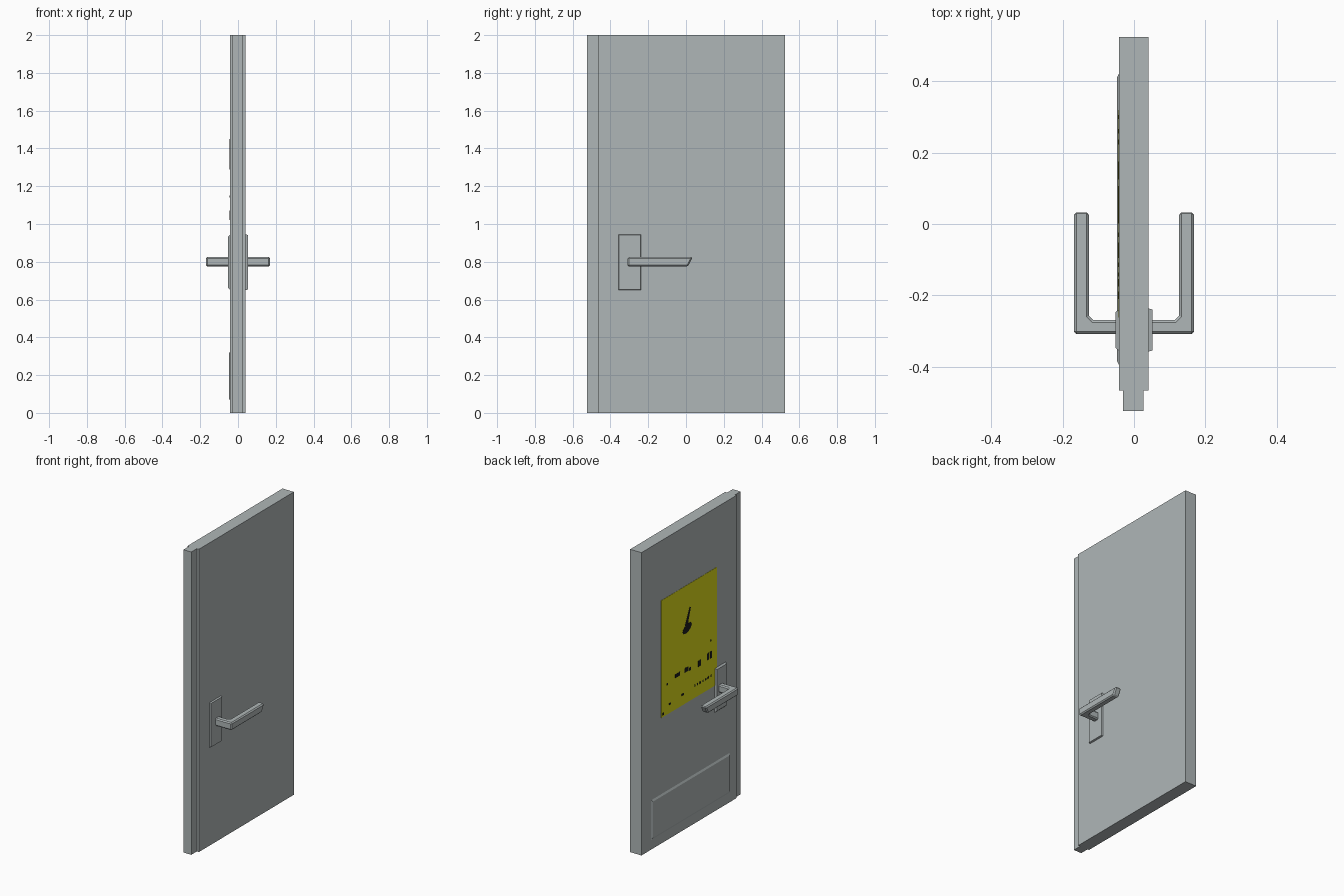
import bpy, bmesh, math

if "Cube" in bpy.data.objects:
    bpy.data.objects.remove(bpy.data.objects["Cube"])


def material(name, r, g, b):
    m = bpy.data.materials.new(name)
    m.diffuse_color = (r, g, b, 1)
    m.use_nodes = True
    m.node_tree.nodes["Principled BSDF"].inputs["Base Color"].default_value = m.diffuse_color
    return m


GREY = material("door grey", 0.43, 0.47, 0.475)
YELLOW = material("sign yellow", 0.72, 0.71, 0.01)
BLACK = material("sign black", 0.012, 0.012, 0.012)


def finish(name, bm, mat):
    bmesh.ops.recalc_face_normals(bm, faces=bm.faces)
    mesh = bpy.data.meshes.new(name)
    bm.to_mesh(mesh)
    bm.free()
    mesh.materials.append(mat)
    ob = bpy.data.objects.new(name, mesh)
    bpy.context.collection.objects.link(ob)
    return ob


def extrude(name, outline, vec, mat):
    """Closed prism from a flat 3D outline pushed along vec."""
    bm = bmesh.new()
    a = [bm.verts.new(p) for p in outline]
    b = [bm.verts.new([p[i] + vec[i] for i in range(3)]) for p in outline]
    bm.faces.new(a)
    bm.faces.new(b[::-1])
    for i in range(len(a)):
        j = (i + 1) % len(a)
        bm.faces.new((a[i], a[j], b[j], b[i]))
    return finish(name, bm, mat)


def plate(name, x0, x1, y0, y1, z0, z1, mat, inset=0.0):
    """Plate from x0 to outer face x1; the outer face shrinks by inset."""
    bm = bmesh.new()
    rings = []
    for x, d in ((x0, 0), (x1, inset)):
        rings.append([bm.verts.new((x, y, z)) for y, z in
                      ((y0 + d, z0 + d), (y1 - d, z0 + d), (y1 - d, z1 - d), (y0 + d, z1 - d))])
    a, b = rings
    bm.faces.new(a)
    bm.faces.new(b)
    for i in range(4):
        j = (i + 1) % 4
        bm.faces.new((a[i], a[j], b[j], b[i]))
    return finish(name, bm, mat)


# Door leaf with the stepped latch edge
leaf = [(-0.031, -0.525), (0.026, -0.525), (0.026, -0.467), (0.041, -0.467),
        (0.041, 0.525), (-0.042, 0.525), (-0.042, -0.467), (-0.031, -0.467)]
extrude("door_leaf", [(x, y, 0) for x, y in leaf], (0, 0, 2), GREY)

# Kick plate and handle backplates
plate("kick_plate", -0.040, -0.048, -0.40, 0.427, 0.06, 0.33, GREY, 0.016)
plate("backplate_right", 0.040, 0.052, -0.358, -0.237, 0.65, 0.945, GREY, 0.003)
plate("backplate_left", -0.040, -0.052, -0.358, -0.237, 0.65, 0.945, GREY, 0.011)

# Lever handles: L-shaped bars with chamfered edges and a slanted tip
lever = [(0.04, -0.309), (0.169, -0.309), (0.169, 0.036), (0.126, 0.036),
         (0.126, -0.258), (0.115, -0.269), (0.04, -0.269)]
for side, label in ((1, "right"), (-1, "left")):
    ob = extrude("lever_" + label, [(side * x, y, 0.775) for x, y in lever], (0, 0, 0.05), GREY)
    for v in ob.data.vertices:
        if v.co.y > 0 and v.co.z < 0.8:
            v.co.y -= 0.025
    bev = ob.modifiers.new("chamfer", 'BEVEL')
    bev.width = 0.007
    bev.segments = 1
    bev.limit_method = 'ANGLE'
    bev.angle_limit = math.radians(50)

# Yellow sign panel
plate("sign_panel", -0.041, -0.0435, -0.262, 0.32, 0.83, 1.605, YELLOW)

# Sign pictogram: a slanted bar over a rounded lump
XI, XO = -0.043, -0.0446
bar = [(0.012, 1.445), (0.024, 1.45), (0.074, 1.345), (0.048, 1.335)]
extrude("sign_bar", [(XO, y, z) for y, z in bar], (XI - XO, 0, 0), BLACK)
lump = [(0.05 + 0.048 * math.cos(t), 1.32 + 0.028 * math.sin(t) - 0.012 * math.cos(t))
        for t in (i * math.tau / 10 for i in range(10))]
extrude("sign_lump", [(XO, y, z) for y, z in lump], (XI - XO, 0, 0), BLACK)

# Abstract worn dark flecks: y, z, width, height
flecks = [(0.15, 1.05, 0.05, 0.025), (0.06, 1.05, 0.04, 0.03), (0.02, 1.04, 0.02, 0.02),
          (-0.08, 1.04, 0.03, 0.04), (-0.165, 1.05, 0.02, 0.045), (-0.20, 1.05, 0.02, 0.045),
          (0.26, 1.03, 0.012, 0.015), (0.23, 0.89, 0.015, 0.012), (0.097, 0.90, 0.02, 0.015),
          (0.30, 0.85, 0.012, 0.015), (-0.20, 1.145, 0.01, 0.012)]
flecks += [(-0.03 - 0.028 * i, 0.91, 0.012, 0.014) for i in range(7)]
for i, (y, z, w, h) in enumerate(flecks):
    plate(f"sign_fleck_{i}", XI, XO, y - w / 2, y + w / 2, z - h / 2, z + h / 2, BLACK)
